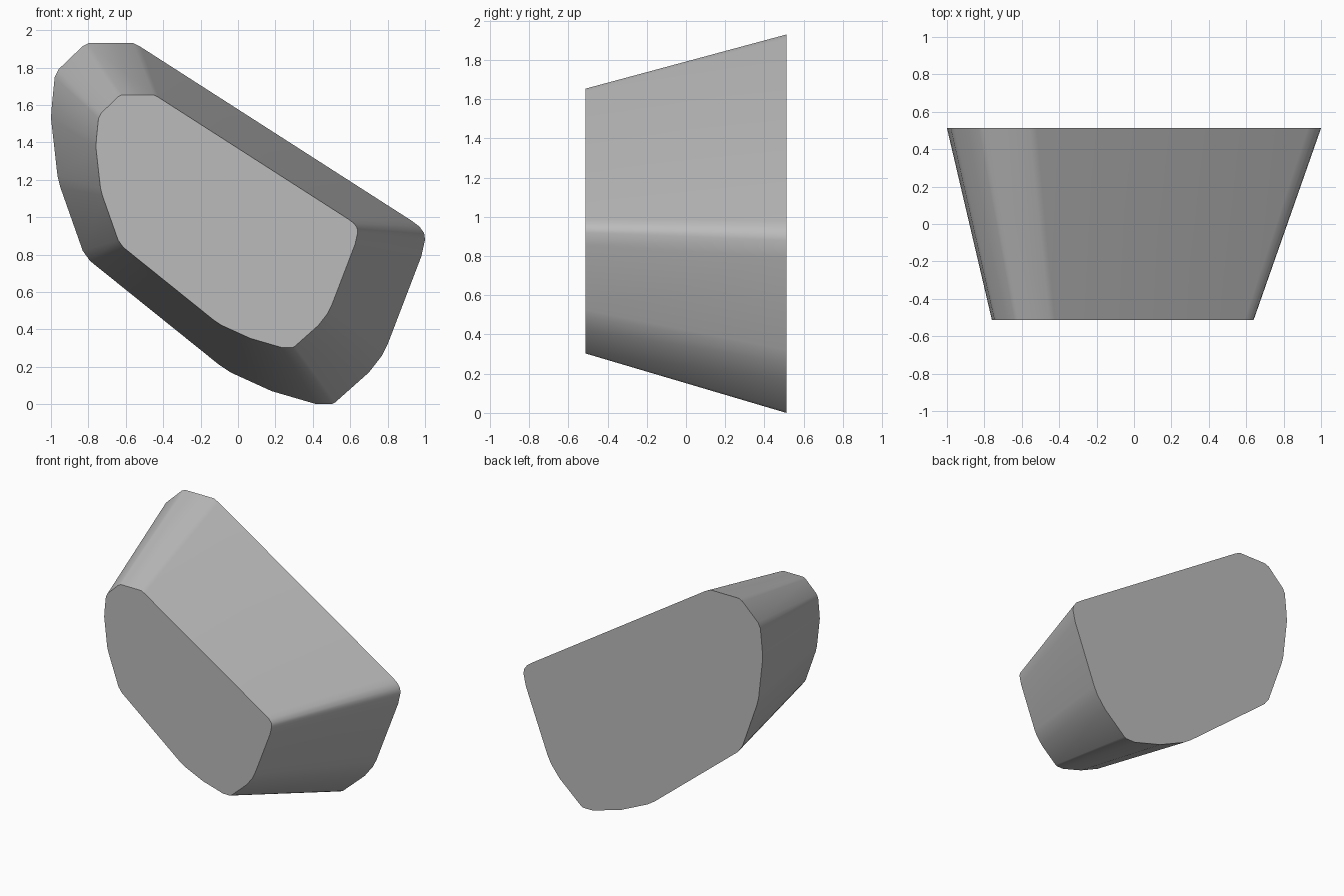
import bpy
import bmesh
import math

if "Cube" in bpy.data.objects:
    bpy.data.objects.remove(bpy.data.objects["Cube"])

# Rounded half-hull outline (x, z) of the large rear face
OUTLINE = [
    (-0.80, 1.93), (-0.56, 1.93), (-0.52, 1.91), (0.93, 0.98), (0.97, 0.95),
    (0.995, 0.915), (1.0, 0.88), (0.98, 0.79), (0.80, 0.32), (0.77, 0.26),
    (0.70, 0.17), (0.52, 0.01), (0.50, 0.0), (0.42, 0.0), (0.18, 0.07),
    (-0.04, 0.17), (-0.10, 0.21), (-0.79, 0.765), (-0.83, 0.82),
    (-0.95, 1.16), (-0.965, 1.22), (-1.0, 1.53), (-0.995, 1.60),
    (-0.98, 1.75), (-0.96, 1.79), (-0.83, 1.915),
]
HALF_DEPTH = 0.512
TAPER = 0.70

grey = bpy.data.materials.new("stone grey")
grey.diffuse_color = (0.5, 0.5, 0.5, 1.0)
grey.use_nodes = True
grey.node_tree.nodes["Principled BSDF"].inputs["Base Color"].default_value = grey.diffuse_color

# Tapered block: rear outline lofted to a smaller front outline
bm = bmesh.new()
rear = [bm.verts.new((x, HALF_DEPTH, z)) for x, z in OUTLINE]
front = [bm.verts.new((x * TAPER - 0.06, -HALF_DEPTH, z * TAPER + 0.303))
         for x, z in OUTLINE]
bm.faces.new(rear)
bm.faces.new(front)
n = len(OUTLINE)
for i in range(n):
    j = (i + 1) % n
    bm.faces.new((rear[i], rear[j], front[j], front[i]))
bmesh.ops.recalc_face_normals(bm, faces=bm.faces[:])

mesh = bpy.data.meshes.new("tapered_block")
bm.to_mesh(mesh)
bm.free()
mesh.materials.append(grey)
block = bpy.data.objects.new("tapered_block", mesh)
bpy.context.collection.objects.link(block)

# Smooth the rim, keep the end caps crisp
bpy.context.view_layer.objects.active = block
block.select_set(True)
bpy.ops.object.shade_smooth_by_angle(angle=math.radians(40))
